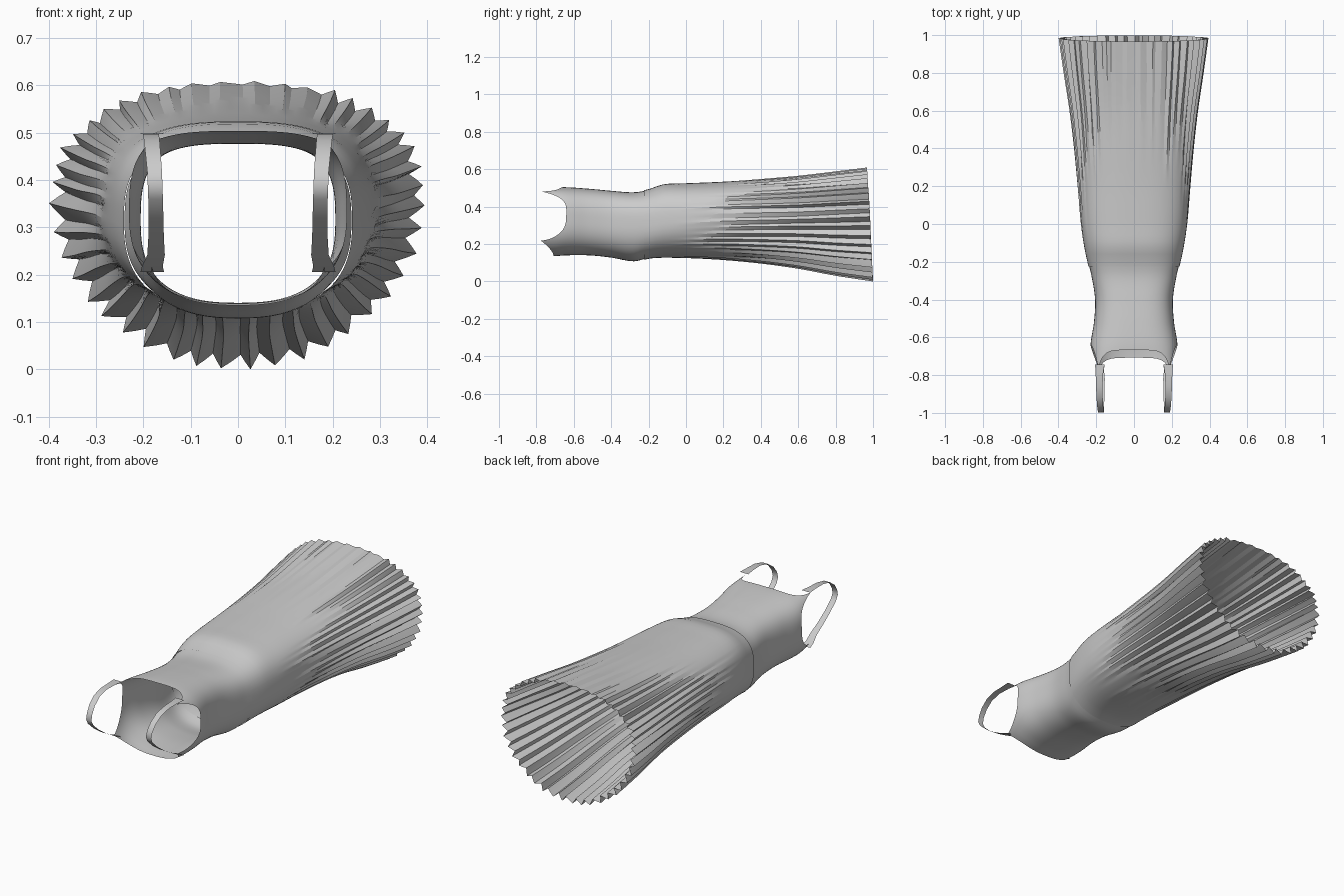
import bpy, bmesh, math, random
from mathutils import Vector

if "Cube" in bpy.data.objects:
    bpy.data.objects.remove(bpy.data.objects["Cube"])

random.seed(4)

# Cross-section stations along the dress:
# y, half width, bottom z, top z, widest z, top exponent, bottom exponent
STATIONS = [
    (-0.80, 0.205, 0.150, 0.500, 0.33, 6.0, 2.5),
    (-0.72, 0.222, 0.134, 0.500, 0.33, 4.2, 2.5),
    (-0.64, 0.230, 0.138, 0.502, 0.33, 3.2, 2.5),
    (-0.52, 0.212, 0.138, 0.494, 0.32, 3.0, 2.5),
    (-0.40, 0.206, 0.126, 0.483, 0.31, 3.0, 2.5),
    (-0.28, 0.224, 0.106, 0.475, 0.31, 3.0, 2.5),
    (-0.20, 0.243, 0.124, 0.488, 0.31, 2.9, 2.5),
    (-0.12, 0.260, 0.129, 0.514, 0.32, 2.8, 2.4),
    (0.00, 0.278, 0.126, 0.520, 0.33, 2.7, 2.3),
    (0.20, 0.293, 0.118, 0.529, 0.34, 2.6, 2.2),
    (0.40, 0.309, 0.102, 0.543, 0.345, 2.5, 2.1),
    (0.60, 0.330, 0.077, 0.560, 0.35, 2.4, 2.0),
    (0.80, 0.358, 0.042, 0.583, 0.36, 2.3, 2.0),
    (1.00, 0.384, 0.014, 0.607, 0.37, 2.2, 2.0),
]


def station(y):
    """Smooth (Hermite) interpolation of the stations."""
    S = STATIONS
    y = max(S[0][0], min(S[-1][0], y))
    i = max(k for k in range(len(S) - 1) if S[k][0] <= y)
    h = S[i + 1][0] - S[i][0]
    t = (y - S[i][0]) / h

    def slope(k, c):
        a, b = S[max(k - 1, 0)], S[min(k + 1, len(S) - 1)]
        return (b[c] - a[c]) / (b[0] - a[0])
    return [(2*t**3 - 3*t*t + 1) * S[i][c] + (3*t*t - 2*t**3) * S[i + 1][c]
            + h * ((t**3 - 2*t*t + t) * slope(i, c) + (t**3 - t*t) * slope(i + 1, c))
            for c in range(1, 7)]


def section(y, ang, offset=0.0):
    """Point on the rounded cross-section at y, pushed outward by offset."""
    a, zb, zt, zc, nt, nb = station(y)
    c, s = math.cos(ang), math.sin(ang)
    n, h = (nt, zt - zc) if s >= 0 else (nb, zc - zb)
    x = math.copysign(a * abs(c) ** (2 / n), c)
    z = math.copysign(h * abs(s) ** (2 / n), s)
    out = Vector((c, s)) * offset
    return Vector((x + out.x, y, zc + z + out.y))


def sheet(name, rows, closed, angle=35):
    """Skin rows of points into a single-layer surface."""
    bm = bmesh.new()
    grid = [[bm.verts.new(p) for p in r] for r in rows]
    n = len(rows[0])
    for r0, r1 in zip(grid, grid[1:]):
        for j in range(n if closed else n - 1):
            k = (j + 1) % n
            bm.faces.new((r0[j], r0[k], r1[k], r1[j]))
    bmesh.ops.recalc_face_normals(bm, faces=bm.faces)
    me = bpy.data.meshes.new(name)
    bm.to_mesh(me)
    bm.free()
    ob = bpy.data.objects.new(name, me)
    bpy.context.collection.objects.link(ob)
    bpy.ops.object.select_all(action='DESELECT')
    ob.select_set(True)
    bpy.context.view_layer.objects.active = ob
    bpy.ops.object.shade_smooth_by_angle(angle=math.radians(angle))
    return ob


# Bodice: tube whose upper edge dips for neckline and armholes
TOP, BOT, CORNER = 45, -33, -0.775


def edge_y(deg):
    d = (deg + 90) % 360 - 90
    if d > 90:
        d = 180 - d
    if d > TOP:
        s, base, p = (90 - d) / (90 - TOP), -0.668, 3.5
    elif d < BOT:
        s, base, p = (d + 90) / (90 + BOT), -0.708, 3.5
    else:
        mid = (TOP + BOT) / 2
        s, base, p = abs(d - mid) / (TOP - mid), -0.640, 2.6
    return base + (CORNER - base) * s ** p


degs = range(0, 360, 3)
rows = []
for i in range(25):
    t = i / 24
    rows.append([section(edge_y(d) * (1 - t) - 0.215 * t, math.radians(d)) for d in degs])
sheet("bodice", rows, True)

# Straps: flat ribbons looping over the shoulders
top = section(CORNER, math.radians(TOP))
bot = section(CORNER, math.radians(BOT))
path = [(top.x - 0.004, -0.745, 0.496, 0.050), (0.183, -0.79, 0.497, 0.040),
        (0.184, -0.86, 0.496, 0.034), (0.182, -0.92, 0.482, 0.033),
        (0.179, -0.965, 0.450, 0.032), (0.176, -0.990, 0.415, 0.031),
        (0.175, -0.998, 0.385, 0.031), (0.174, -0.985, 0.358, 0.031),
        (0.173, -0.94, 0.317, 0.031), (0.173, -0.88, 0.275, 0.033),
        (0.173, -0.82, 0.240, 0.037), (bot.x - 0.002, -0.775, bot.z, 0.044),
        (bot.x - 0.002, -0.745, bot.z - 0.012, 0.05)]
for side, label in ((1, "right"), (-1, "left")):
    ribbon = [[Vector((side * (x + w * k), y, z)) for k in (-0.5, 0, 0.5)]
              for x, y, z, w in path]
    sheet("strap_" + label, ribbon, False, 60)

# Skirt: flared tube with sharp pleats that deepen toward the hem
FOLDS = 88
folds = []
for i in range(FOLDS):
    ang = 2 * math.pi * (i + random.uniform(-0.28, 0.28)) / FOLDS
    s = math.sin(ang)
    depth = 0.015 * random.uniform(0.6, 1.25)
    depth *= 0.28 if s > 0.9 else 0.85 if s > 0.6 else 1.0
    start = (0.3 if s > 0.6 else 0.0) + random.uniform(-0.1, 0.2)
    folds.append((ang, depth if i % 2 else -depth, start))


def pleat(fold, y):
    t = max(0.0, (y - fold[2]) / (1 - fold[2]))
    return fold[1] * t ** 0.9


rows = []
for i in range(37):
    t = i / 36
    row = []
    for j, f in enumerate(folds):
        g = folds[(j + 1) % FOLDS]
        ga = g[0] + (2 * math.pi if j == FOLDS - 1 else 0)
        mid = (f[0] + ga) / 2
        for ang, both in ((f[0], (f, f)), (mid, (f, g))):
            hem = 0.983 - 0.016 * math.sin(ang)
            y = -0.225 + (hem + 0.225) * t
            off = sum(pleat(k, y) for k in both) / 2
            row.append(section(y, ang, off + 0.004 * (1 - t)))
    rows.append(row)
sheet("pleated_skirt", rows, True, 14)

# Rest the lowest pleat on the ground
low = min(v.co.z for o in bpy.data.objects for v in o.data.vertices)
for o in bpy.data.objects:
    for v in o.data.vertices:
        v.co.z -= low
